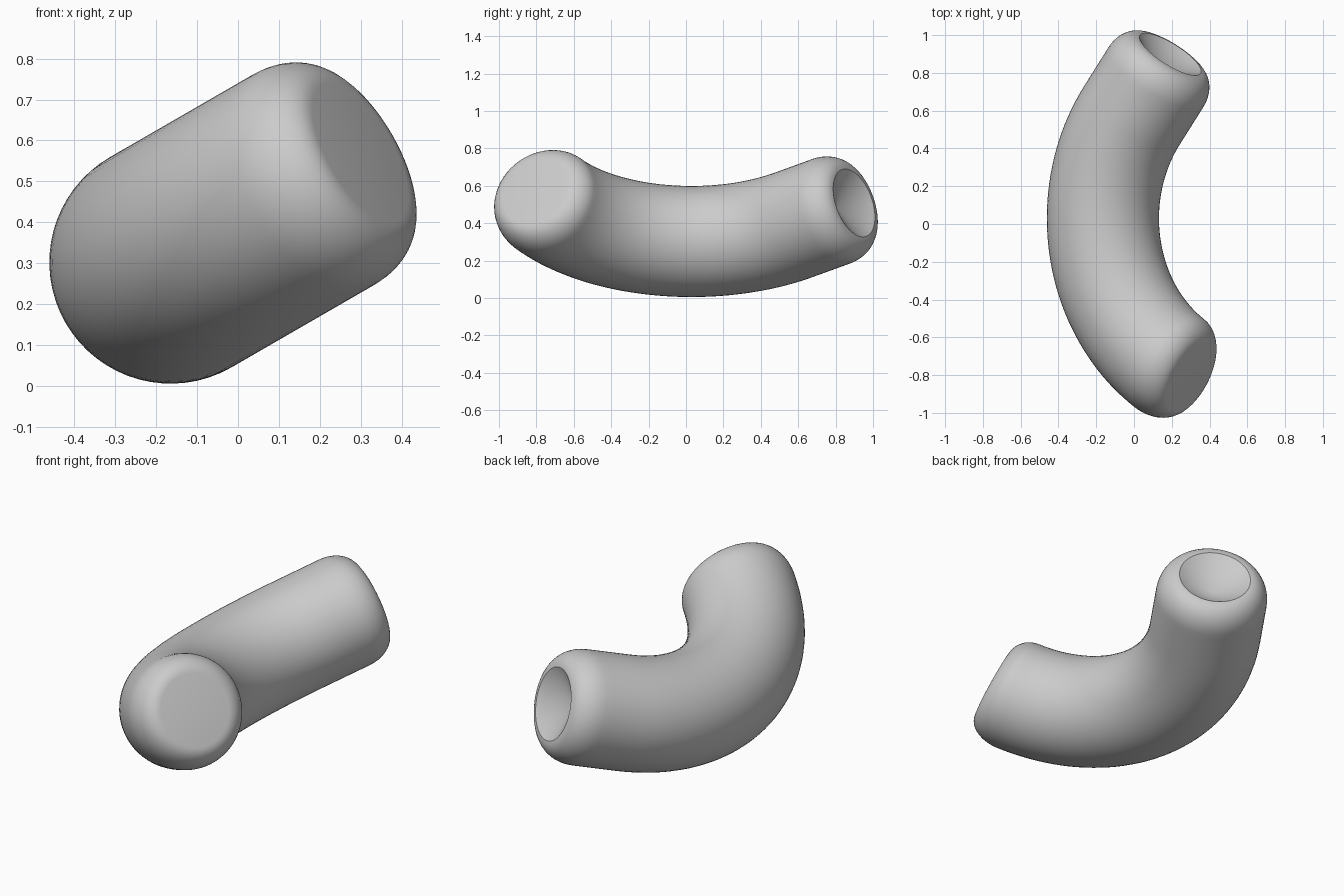
import bpy, bmesh
from math import sin, cos, pi, radians
from mathutils import Vector, Matrix

if "Cube" in bpy.data.objects:
    bpy.data.objects.remove(bpy.data.objects["Cube"])

RADIUS, RIM, FILLET, DIMPLE = 0.297, 0.19, 0.15, 0.11
BEND, FRONT, BACK, STRAIGHT = 0.927, radians(65), radians(36), 0.40
SIDES = 64
TILT = Matrix.Rotation(radians(-30), 3, 'Y')   # plane of the bend
LENGTH = BEND * (FRONT + BACK) + STRAIGHT

grey = bpy.data.materials.new("grey")
grey.use_nodes = True
grey.diffuse_color = (0.6, 0.6, 0.6, 1)
grey.node_tree.nodes["Principled BSDF"].inputs["Base Color"].default_value = grey.diffuse_color


def frame(s):
    """Centre and sideways direction of the tube at distance s from its front end."""
    a = min(s / BEND - FRONT, BACK)
    extra = max(0, s - BEND * (FRONT + BACK))
    centre = Vector((BEND * (1 - cos(a)) - 0.19 + extra * sin(a),
                     0.03 + BEND * sin(a) + extra * cos(a), 0))
    return centre, Vector((cos(a), -sin(a), 0))


# Radius along the tube: rounded shoulder, body, rounded shoulder
shoulder = [(FILLET * (1 - sin(t)), RIM + (RADIUS - RIM) * cos(t))
            for t in (pi / 2 * (1 - i / 10) for i in range(11))]
body = [(FILLET + (LENGTH - 2 * FILLET) * i / 48, RADIUS) for i in range(1, 48)]
profile = shoulder + body + [(LENGTH - s, r) for s, r in reversed(shoulder)]

# Bent tube
bm = bmesh.new()
rings = []
for s, r in profile:
    c, side = frame(s)
    rings.append([bm.verts.new(TILT @ (c + r * (cos(t) * side + sin(t) * Vector((0, 0, 1))))
                               + Vector((0, 0, 0.397)))
                  for t in (2 * pi * k / SIDES for k in range(SIDES))])
for a, b in zip(rings, rings[1:]):
    for k in range(SIDES):
        j = (k + 1) % SIDES
        bm.faces.new((a[k], a[j], b[j], b[k]))

# Flat front cap and conical hollow in the back end
bm.faces.new(rings[0])
c, side = frame(LENGTH)
axis = Vector((-side.y, side.x, 0))
tip = bm.verts.new(TILT @ (c - DIMPLE * axis) + Vector((0, 0, 0.397)))
for k in range(SIDES):
    bm.faces.new((rings[-1][k], rings[-1][(k + 1) % SIDES], tip))
bmesh.ops.recalc_face_normals(bm, faces=bm.faces)

mesh = bpy.data.meshes.new("bent_tube")
bm.to_mesh(mesh)
bm.free()
mesh.materials.append(grey)
tube = bpy.data.objects.new("bent_tube", mesh)
bpy.context.collection.objects.link(tube)
bpy.context.view_layer.objects.active = tube
tube.select_set(True)
bpy.ops.object.shade_smooth_by_angle(angle=radians(30))
